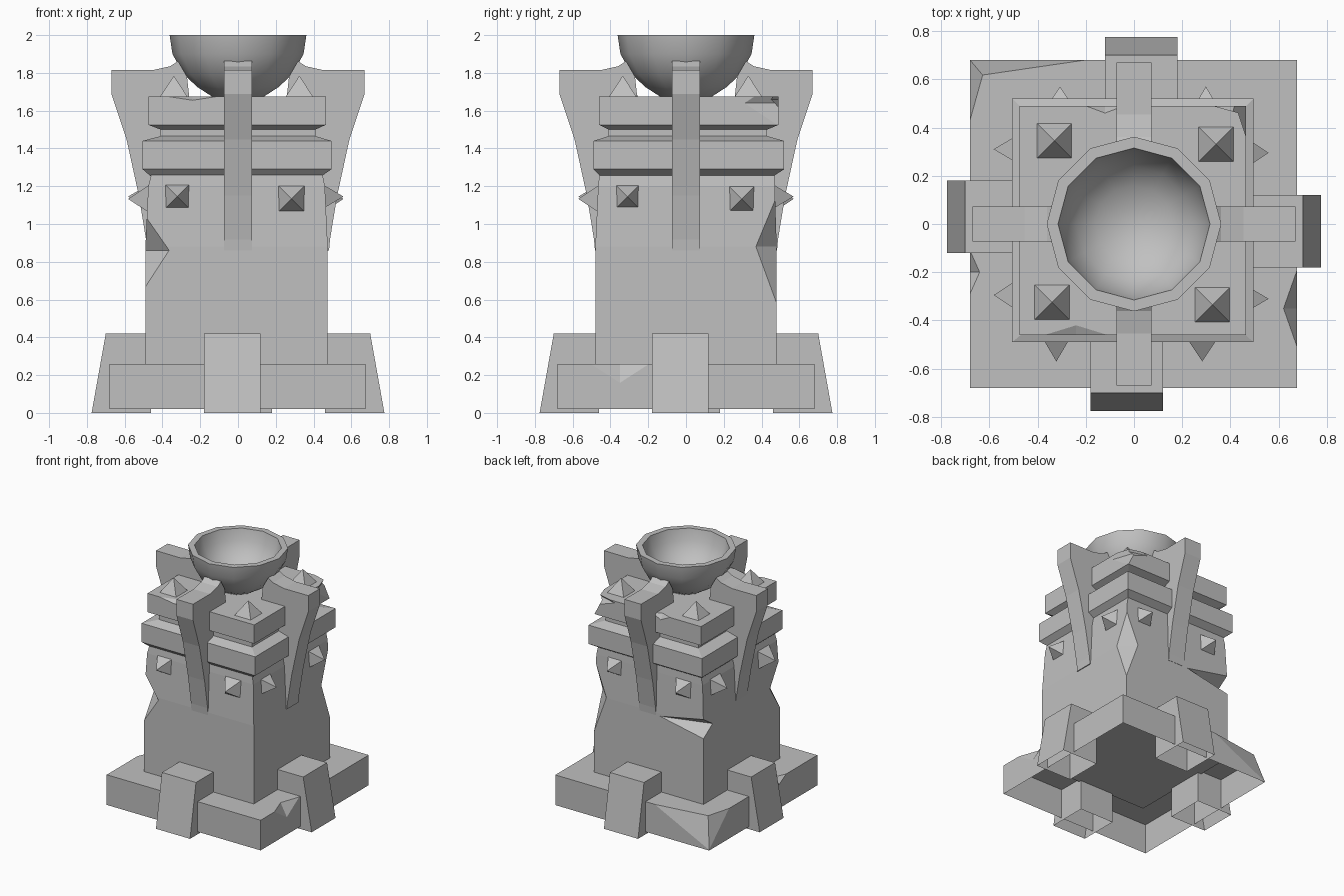
import bpy, bmesh, math
from mathutils import Matrix, Vector

cube = bpy.data.objects.get("Cube")
if cube:
    bpy.data.objects.remove(cube, do_unlink=True)

stone = bpy.data.materials.new("grey_stone")
stone.use_nodes = True
grey = (0.53, 0.53, 0.53, 1)
stone.diffuse_color = grey
stone.node_tree.nodes["Principled BSDF"].inputs["Base Color"].default_value = grey


def finish(bm, name, turn=0):
    """Turn the mesh about z and link it as a named object."""
    bmesh.ops.rotate(bm, verts=bm.verts, matrix=Matrix.Rotation(turn, 3, 'Z'))
    mesh = bpy.data.meshes.new(name)
    bm.to_mesh(mesh)
    bm.free()
    mesh.materials.append(stone)
    obj = bpy.data.objects.new(name, mesh)
    bpy.context.collection.objects.link(obj)
    return obj


def loft(rings, name):
    """Stack of rectangles, each (x0, x1, y0, y1, z)."""
    bm = bmesh.new()
    loops = [[bm.verts.new((x, y, z)) for x, y in ((x0, y0), (x1, y0), (x1, y1), (x0, y1))]
             for x0, x1, y0, y1, z in rings]
    for low, high in zip(loops, loops[1:]):
        for i in range(4):
            j = (i + 1) % 4
            bm.faces.new((low[i], low[j], high[j], high[i]))
    bm.faces.new(loops[0][::-1])
    bm.faces.new(loops[-1])
    return finish(bm, name)


def prism(profile, x0, x1, name, turn, open_bottom=False):
    """Side profile of (distance from centre, z) pulled across x on the front."""
    bm = bmesh.new()
    face = bm.faces.new([bm.verts.new((x0, -r, z)) for r, z in profile])
    new = bmesh.ops.extrude_face_region(bm, geom=[face], use_keep_orig=True)["geom"]
    bmesh.ops.translate(bm, vec=(x1 - x0, 0, 0),
                        verts=[v for v in new if isinstance(v, bmesh.types.BMVert)])
    bmesh.ops.recalc_face_normals(bm, faces=bm.faces)
    if open_bottom:
        low = [f for f in bm.faces if all(v.co.z < 0.001 for v in f.verts)]
        bmesh.ops.delete(bm, geom=low, context='FACES')
    return finish(bm, name, turn)


def chip(obj, centre, radii):
    """Break a piece out of an edge or corner with a stretched octahedron."""
    bm = bmesh.new()
    for i in range(3):
        for s in (-1, 1):
            co = Vector(centre)
            co[i] += s * radii[i]
            bm.verts.new(co)
    bmesh.ops.convex_hull(bm, input=bm.verts)
    bmesh.ops.recalc_face_normals(bm, faces=bm.faces)
    cutter = finish(bm, "chip_cutter")
    cutter.hide_render = True
    mod = obj.modifiers.new("chip", 'BOOLEAN')
    mod.operation, mod.object, mod.solver = 'DIFFERENCE', cutter, 'EXACT'
    bpy.context.view_layer.objects.active = obj
    bpy.ops.object.modifier_apply(modifier=mod.name)
    bpy.data.objects.remove(cutter, do_unlink=True)


def spike(centre, size, height, direction, name):
    """Four-sided stud pointing along a direction."""
    bm = bmesh.new()
    bmesh.ops.create_cone(bm, cap_ends=True, segments=4, radius1=size / math.sqrt(2),
                          radius2=0, depth=height)
    bmesh.ops.rotate(bm, verts=bm.verts, matrix=Matrix.Rotation(math.pi / 4, 3, 'Z'))
    bmesh.ops.translate(bm, verts=bm.verts, vec=(0, 0, height / 2))
    rot = Vector(direction).to_track_quat('Z', 'Y').to_matrix()
    bmesh.ops.rotate(bm, verts=bm.verts, matrix=rot)
    bmesh.ops.translate(bm, verts=bm.verts, vec=centre)
    return finish(bm, name)


# Plinth, chipped and open underneath
plinth = loft([(-.68, .675, -.68, .68, .02), (-.68, .675, -.68, .68, .26)], "plinth")
chip(plinth, (-.68, .68, .26), (.48, .07, .235))
chip(plinth, (-.68, .68, .26), (.07, .25, .235))
chip(plinth, (.68, -.35, .26), (.06, .17, .11))
chip(plinth, (-.68, -.2, .26), (.04, .09, .05))
bm = bmesh.new()
bm.from_mesh(plinth.data)
under = [f for f in bm.faces if all(v.co.z < .021 for v in f.verts)]
bmesh.ops.delete(bm, geom=under, context='FACES')
bm.to_mesh(plinth.data)
bm.free()

# Main block with broken corners
body = loft([(-.49, .475, -.48, .48, .24), (-.49, .475, -.48, .48, .88),
             (-.475, .46, -.465, .47, 1.2), (-.45, .44, -.455, .465, 1.3)], "body")
chip(body, (-.49, -.485, .86), (.13, .13, .2))
chip(body, (-.49, .485, .86), (.4, .12, .08))
chip(body, (.475, .48, .88), (.11, .11, .3))

# Collar, neck and cap slab
loft([(-.465, .445, -.455, .465, 1.255), (-.505, .495, -.49, .52, 1.29),
      (-.505, .495, -.49, .52, 1.44), (-.41, .41, -.41, .43, 1.465)], "collar")
loft([(-.41, .41, -.41, .43, 1.45), (-.41, .41, -.41, .43, 1.51)], "neck")
cap = loft([(-.41, .41, -.41, .43, 1.5), (-.475, .465, -.46, .49, 1.525),
            (-.475, .465, -.46, .49, 1.675)], "cap_slab")
chip(cap, (.465, .49, 1.64), (.06, .18, .12))
chip(cap, (.465, .49, 1.66), (.18, .05, .06))
chip(cap, (-.24, -.46, 1.675), (.13, .04, .02))
chip(cap, (-.12, .49, 1.675), (.08, .03, .04))

# Feet and curved buttresses on all four sides
foot_profile = [(.46, 0), (.775, 0), (.70, .42), (.46, .42)]
buttress_profile = [(.67, 1.815), (.67, 1.687), (.59, 1.448), (.525, 1.15), (.487, .918),
                    (.482, .86), (.40, .86), (.40, 1.5), (.25, 1.6), (.27, 1.78),
                    (.317, 1.862), (.36, 1.835), (.455, 1.814)]
for k, side in enumerate(("front", "left", "back", "right")):
    turn = k * math.pi / 2
    prism(foot_profile, -.18, .12, side + "_foot", turn, open_bottom=True)
    prism(buttress_profile, -.073, .073, side + "_buttress", turn)

    # Pair of studs on each wall
    out = Matrix.Rotation(turn, 3, 'Z') @ Vector((0, -1, 0))
    along = Matrix.Rotation(turn, 3, 'Z') @ Vector((1, 0, 0))
    for offset, z, size in ((-.31, 1.145, .13), (.295, 1.133, .145)):
        centre = out * .46 + along * offset + Vector((0, 0, z))
        centre.x -= .012
        spike(centre, size, .11, out, side + "_wall_stud")

# Studs on the cap corners
for x, y in ((-.33, .345), (.34, .33), (-.34, -.325), (.325, -.335)):
    spike((x, y, 1.67), .15, .115, (0, 0, 1), "cap_stud")

# Twelve-sided bowl
outer = [(.13, 1.67), (.215, 1.725), (.288, 1.793), (.347, 1.9), (.362, 2)]
inner = [(.315, 2), (.295, 1.91), (.24, 1.82), (.16, 1.76), (.07, 1.73), (0, 1.722)]
bm = bmesh.new()
verts = [bm.verts.new((r, 0, z)) for r, z in [(0, 1.67)] + outer + inner]
edges = [bm.edges.new(pair) for pair in zip(verts, verts[1:])]
bmesh.ops.spin(bm, geom=verts + edges, cent=(0, 0, 0), axis=(0, 0, 1),
               angle=math.tau, steps=12)
bmesh.ops.remove_doubles(bm, verts=bm.verts, dist=.0005)
bmesh.ops.recalc_face_normals(bm, faces=bm.faces)
bowl = finish(bm, "bowl")
bpy.ops.object.select_all(action='DESELECT')
bowl.select_set(True)
bpy.context.view_layer.objects.active = bowl
bpy.ops.object.shade_smooth_by_angle(angle=math.radians(40))
